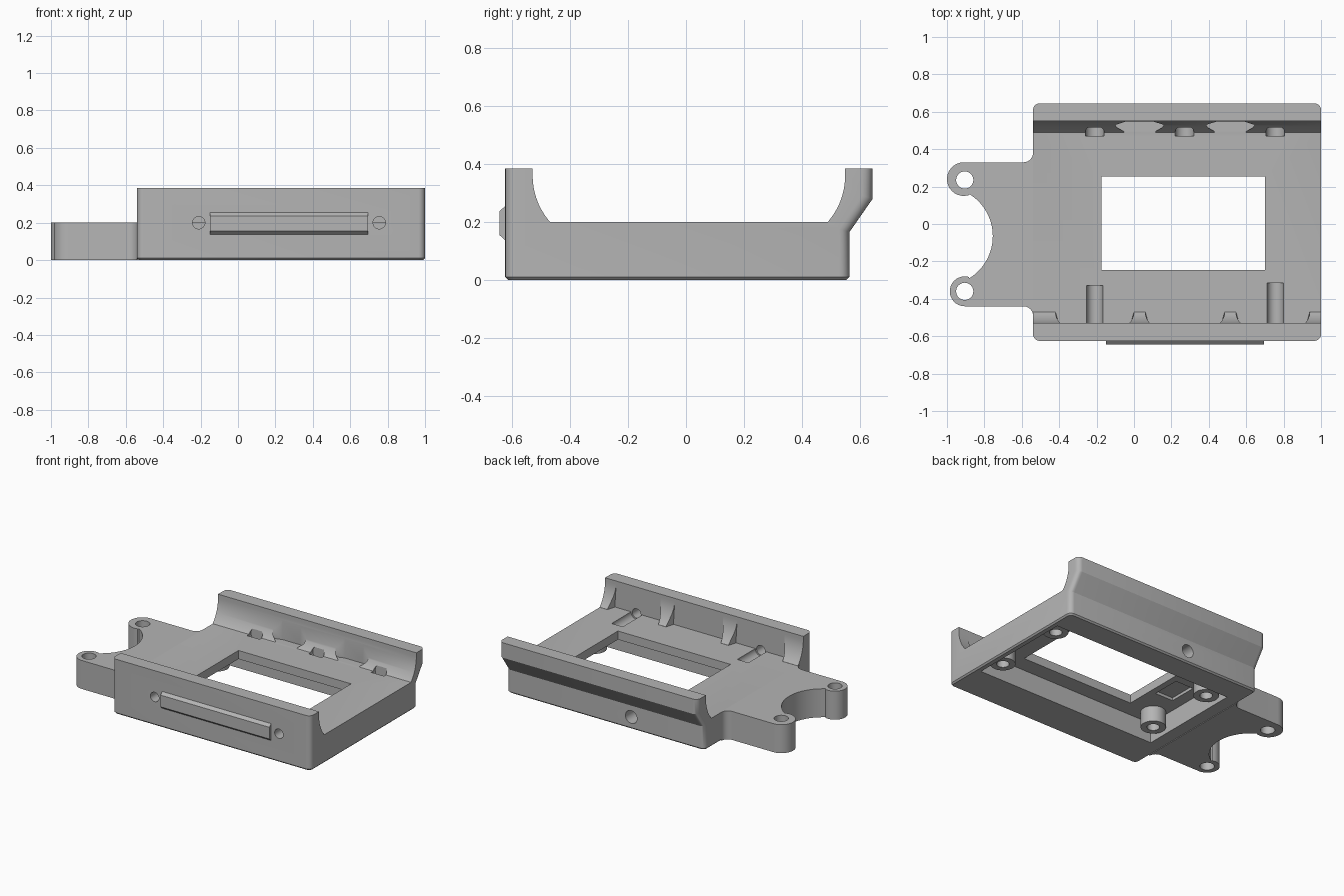
import bpy, bmesh
from math import cos, sin, radians

old = bpy.data.objects.get("Cube")
if old:
    bpy.data.objects.remove(old, do_unlink=True)

gray = bpy.data.materials.new("plain gray")
gray.use_nodes = True
tone = (0.46, 0.46, 0.46, 1)
gray.diffuse_color = tone
gray.node_tree.nodes["Principled BSDF"].inputs["Base Color"].default_value = tone


def arc(cx, cy, r, a, b, n=16):
    angles = [radians(a + (b - a) * i / n) for i in range(n + 1)]
    return [(cx + r * cos(t), cy + r * sin(t)) for t in angles]


def circle(cx, cy, r, n=32):
    return arc(cx, cy, r, 0, 360, n)[:-1]


def rect(a, b, c, d):
    return [(a, c), (b, c), (b, d), (a, d)]


def prism(name, pts, axis, lo, hi, edit=None):
    """Extrude a profile along an axis; edit may alter the mesh."""
    place = {"x": lambda u, v: (lo, u, v),
             "y": lambda u, v: (u, lo, v),
             "z": lambda u, v: (u, v, lo)}[axis]
    bm = bmesh.new()
    face = bm.faces.new([bm.verts.new(place(u, v)) for u, v in pts])
    out = bmesh.ops.extrude_face_region(bm, geom=[face])
    for v in out["geom"]:
        if isinstance(v, bmesh.types.BMVert):
            v.co["xyz".index(axis)] = hi
    bmesh.ops.recalc_face_normals(bm, faces=bm.faces)
    if edit:
        edit(bm)
    mesh = bpy.data.meshes.new(name)
    bm.to_mesh(mesh)
    bm.free()
    mesh.materials.append(gray)
    obj = bpy.data.objects.new(name, mesh)
    bpy.context.collection.objects.link(obj)
    return obj


def select_only(obj):
    bpy.ops.object.select_all(action="DESELECT")
    obj.select_set(True)
    bpy.context.view_layer.objects.active = obj


def cut(obj, cutters):
    for c in cutters:
        c.hide_render = True
        mod = obj.modifiers.new("cut", "BOOLEAN")
        mod.operation = "DIFFERENCE"
        mod.solver = "EXACT"
        mod.object = c
        select_only(obj)
        bpy.ops.object.modifier_apply(modifier=mod.name)
        bpy.data.objects.remove(c, do_unlink=True)


def smooth(obj):
    select_only(obj)
    bpy.ops.object.shade_smooth_by_angle(angle=radians(30))


LEFT, RIGHT, TOP, FLOOR = -0.54, 1.0, 0.385, 0.2
FRONT_IN, BACK_IN = -0.53, 0.55
screws = (-0.21, 0.755)


def round_body(bm):
    # Round the outer upright corners, then chamfer the bottom rim
    ends = []
    for e in bm.edges:
        p, q = (v.co for v in e.verts)
        mid = (p.y + q.y) / 2
        if abs(p.x - q.x) < 0.001 and abs(p.z - q.z) > 0.05 and (mid < -0.6 or mid > 0.56):
            ends.append(e)
    bmesh.ops.bevel(bm, geom=ends, offset=0.035, segments=5, profile=0.5, affect="EDGES")
    rim = [e for e in bm.edges if all(abs(v.co.z) < 0.001 for v in e.verts)]
    bmesh.ops.bevel(bm, geom=rim, offset=0.01, segments=1, affect="EDGES")


# Main tray with front wall and overhanging back wall
back_curve = arc(BACK_IN - 0.243, 0.36, 0.243, -41, 0)
tray_profile = [(-0.625, 0), (0.565, 0), (0.565, 0.165), (0.645, 0.28), (0.645, TOP),
                (BACK_IN, TOP)] + back_curve[::-1] + [
                (0.485, FLOOR), (FRONT_IN, FLOOR), (FRONT_IN, TOP), (-0.625, TOP)]
tray = prism("tray", tray_profile, "x", LEFT, RIGHT, round_body)

# Window, underside cavity and shallow pocket
cutters = [
    prism("cavity_cutter", rect(-0.44, 0.96, -0.36, 0.39), "z", -0.1, 0.14),
    prism("window_cutter", rect(-0.175, 0.7, -0.245, 0.255), "z", -0.1, 0.5),
    prism("pocket_cutter", rect(-0.36, -0.22, -0.05, 0.15), "z", 0.1, 0.16),
    prism("back_hole_cutter", circle(0.03, 0.085, 0.045), "y", 0.45, 0.7),
]
# Screw holes through the front wall and the grooves behind them
for x, end in zip(screws, (-0.33, -0.315)):
    cutters.append(prism("screw_cutter", circle(x, FLOOR, 0.033), "y", -0.7, -0.5))
    cutters.append(prism("groove_cutter", circle(x, FLOOR, 0.043), "y", FRONT_IN, end))
# Flared gaps and small notches in the curved foot of the back wall
for x in (0.03, 0.515):
    gap = [(0.07, 0.549), (0.13, 0.53), (0.12, 0.515), (0.085, 0.495), (0.08, 0.47)]
    pts = [(x + u, v) for u, v in gap] + [(x - u, v) for u, v in gap[::-1]]
    cutters.append(prism("gap_cutter", pts, "z", FLOOR + 0.0005, 0.5))
for x in (-0.21, 0.27, 0.755):
    cutters.append(prism("notch_cutter", circle(x, FLOOR, 0.05), "y", 0.47, 0.515))
cut(tray, cutters)
smooth(tray)

# Mounting tab with two ears and a round bite between them
outline = (arc(-0.91, 0.24, 0.09, 90, 285) + arc(-1.02, -0.065, 0.265, 58, -58, 28)
           + arc(-0.905, -0.36, 0.08, 75, 270) + arc(-0.59, -0.49, 0.05, 90, 0, 6)
           + [(-0.535, -0.49), (-0.535, 0.38)] + arc(-0.59, 0.38, 0.05, 0, -90, 6))
tab = prism("mounting_tab", outline, "z", 0, FLOOR)
cut(tab, [prism("ear_cutter", circle(-0.905, y, 0.046), "z", -0.1, 0.4)
          for y in (0.235, -0.36)])
smooth(tab)


def flare(bm):
    # Narrow each rib towards its tip
    mid = sum(v.co.x for v in bm.verts) / len(bm.verts)
    for v in bm.verts:
        t = min(1, max(0, (v.co.y - FRONT_IN) / 0.06))
        if LEFT + 0.001 < v.co.x < RIGHT - 0.001:
            v.co.x += (0.025 if v.co.x > mid else -0.025) * (1 - t) ** 2


# Curved ribs along the inside of the front wall
rib_profile = ([(-0.55, 0.19), (-0.55, 0.36)]
               + arc(FRONT_IN + 0.243, 0.36, 0.243, 180, 221) + [(-0.47, 0.19)])
for i, (a, b) in enumerate([(LEFT, -0.42), (0.0, 0.06), (0.485, 0.545), (0.94, RIGHT)]):
    smooth(prism("front_rib_%d" % (i + 1), rib_profile, "x", a, b, flare))

# Raised bar with sloped edges on the front wall
prism("front_bar", [(-0.62, 0.137), (-0.625, 0.137), (-0.645, 0.155),
                    (-0.645, 0.237), (-0.625, 0.255), (-0.62, 0.255)], "x", -0.15, 0.695)

# Hollow screw posts in the cavity
for x in (-0.36, 0.88):
    for y in (-0.24, 0.28):
        post = prism("screw_post", circle(x, y, 0.08), "z", 0.03, 0.15)
        cut(post, [prism("post_cutter", circle(x, y, 0.04), "z", 0, 0.13)])
        smooth(post)
